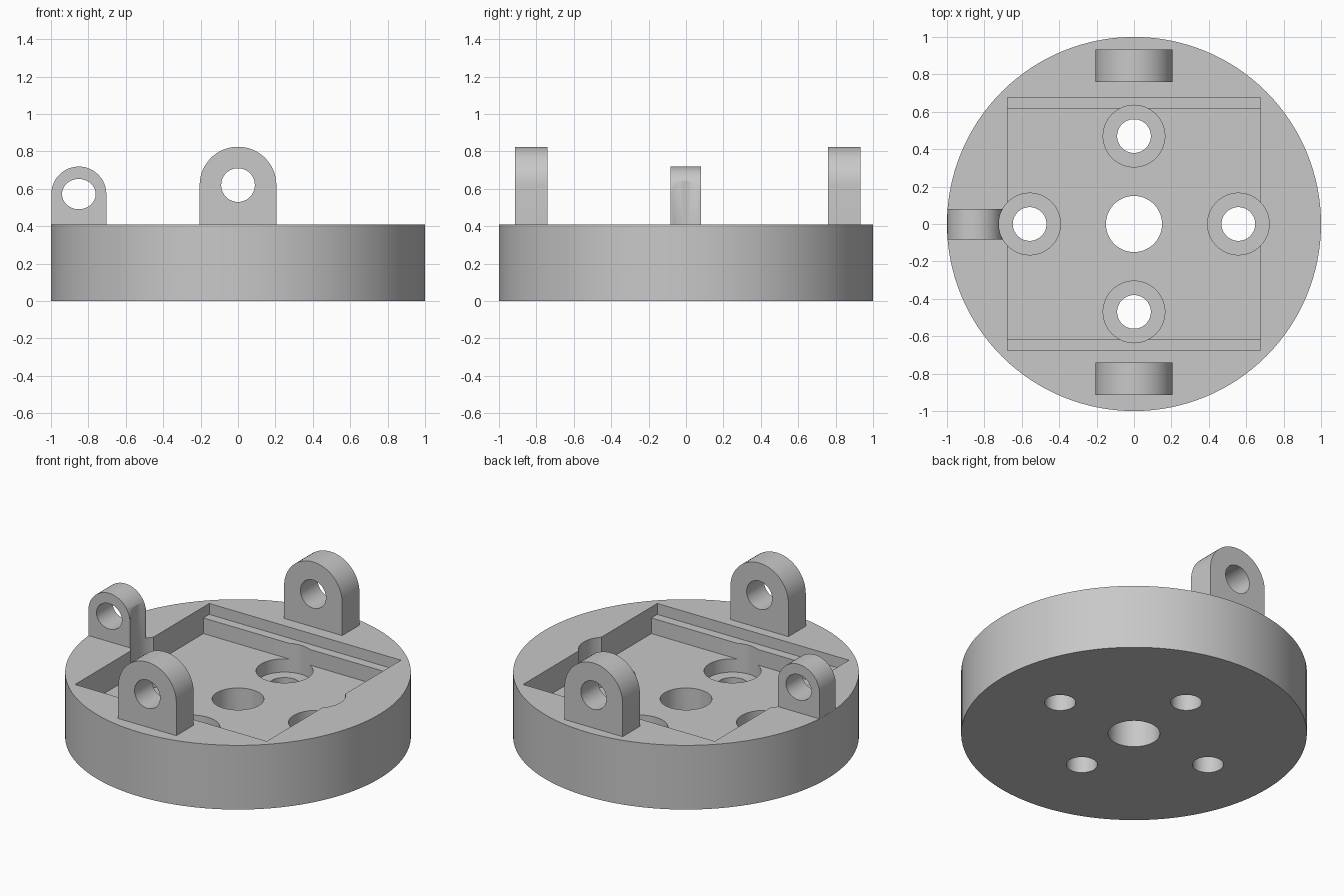
import bpy
import bmesh
from math import pi, cos, sin, radians
from mathutils import Matrix

if "Cube" in bpy.data.objects:
    bpy.data.objects.remove(bpy.data.objects["Cube"], do_unlink=True)

grey = bpy.data.materials.new("plain grey")
grey.use_nodes = True
colour = (0.58, 0.58, 0.58, 1)
grey.diffuse_color = colour
grey.node_tree.nodes["Principled BSDF"].inputs["Base Color"].default_value = colour

TOP = 0.41      # top of the disc
FLOOR = 0.24    # pocket floor
LEDGE = 0.34    # step along the front and back pocket walls
BORE = 0.155    # counterbore floor
POCKET = 0.677


def make_object(name, bm):
    bmesh.ops.recalc_face_normals(bm, faces=bm.faces)
    mesh = bpy.data.meshes.new(name)
    bm.to_mesh(mesh)
    bm.free()
    mesh.materials.append(grey)
    obj = bpy.data.objects.new(name, mesh)
    bpy.context.collection.objects.link(obj)
    return obj


def cylinder(name, x, y, radius, z0, z1, segments=64):
    bm = bmesh.new()
    bmesh.ops.create_cone(bm, cap_ends=True, segments=segments, radius1=radius,
                          radius2=radius, depth=z1 - z0,
                          matrix=Matrix.Translation((x, y, (z0 + z1) / 2)))
    return make_object(name, bm)


def box(name, half_x, half_y, z0, z1):
    bm = bmesh.new()
    size = Matrix.Diagonal((2 * half_x, 2 * half_y, z1 - z0, 1))
    bmesh.ops.create_cube(bm, size=1, matrix=Matrix.Translation((0, 0, (z0 + z1) / 2)) @ size)
    return make_object(name, bm)


def extrude_y(name, points, y0, y1):
    """Extrude an x-z outline from y0 to y1."""
    bm = bmesh.new()
    face = bm.faces.new([bm.verts.new((x, y0, z)) for x, z in points])
    new = bmesh.ops.extrude_face_region(bm, geom=[face])["geom"]
    verts = [v for v in new if isinstance(v, bmesh.types.BMVert)]
    bmesh.ops.translate(bm, verts=verts, vec=(0, y1 - y0, 0))
    return make_object(name, bm)


def arc(x, z, rx, rz, sweep, steps):
    return [(x + rx * cos(sweep * i / steps), z + rz * sin(sweep * i / steps))
            for i in range(steps + 1)]


def cut(obj, cutters):
    for cutter in cutters:
        mod = obj.modifiers.new("cut", 'BOOLEAN')
        mod.operation = 'DIFFERENCE'
        mod.solver = 'EXACT'
        mod.object = cutter
    bpy.context.view_layer.update()
    graph = bpy.context.evaluated_depsgraph_get()
    mesh = bpy.data.meshes.new_from_object(obj.evaluated_get(graph))
    obj.modifiers.clear()
    obj.data = mesh


def lug(name, x, z, radius, y0, y1, hole_x, hole_z):
    """Round-topped upright plate with a cross hole."""
    outline = [(x - radius, TOP - 0.01), (x + radius, TOP - 0.01)]
    body = extrude_y(name, outline + arc(x, z, radius, radius, pi, 32), y0, y1)
    hole = extrude_y("pin_hole_cutter", arc(x, z, hole_x, hole_z, 2 * pi, 48)[:-1],
                     y0 - 0.1, y1 + 0.1)
    cut(body, [hole])
    bpy.data.objects.remove(hole, do_unlink=True)
    return body


# Cutters: stepped pocket, centre hole and four counterbored screw holes
cutters = [box("pocket_cutter", POCKET, 0.618, FLOOR, 0.6),
           box("ledge_cutter", POCKET, POCKET, LEDGE, 0.65),
           cylinder("centre_cutter", 0, 0, 0.15, -0.1, 0.7)]
side_bore = None
for x, y in ((0.558, 0), (0, 0.47), (0, -0.47), (-0.558, 0)):
    cutters.append(cylinder("screw_cutter", x, y, 0.09, -0.1, 0.7))
    side_bore = cylinder("counterbore_cutter", x, y, 0.165, BORE, 0.9)
    cutters.append(side_bore)

# Disc body
disc = cylinder("base_disc", 0, 0, 1, 0, TOP, 128)
cut(disc, cutters)

# Upright lugs; the right one is trimmed by the counterbore beside it
front_lug = lug("front_lug", 0, 0.62, 0.205, -0.915, -0.74, 0.09, 0.09)
back_lug = lug("back_lug", 0, 0.62, 0.205, 0.758, 0.932, 0.09, 0.09)
right_lug = lug("right_lug", -0.851, 0.572, 0.147, -0.084, 0.079, 0.09, 0.081)
cut(right_lug, [side_bore])

for cutter in cutters:
    bpy.data.objects.remove(cutter, do_unlink=True)

# Smooth the round walls, keep the rims sharp
bpy.ops.object.select_all(action='DESELECT')
for obj in (disc, front_lug, back_lug, right_lug):
    obj.select_set(True)
bpy.context.view_layer.objects.active = disc
bpy.ops.object.shade_smooth_by_angle(angle=radians(30))
